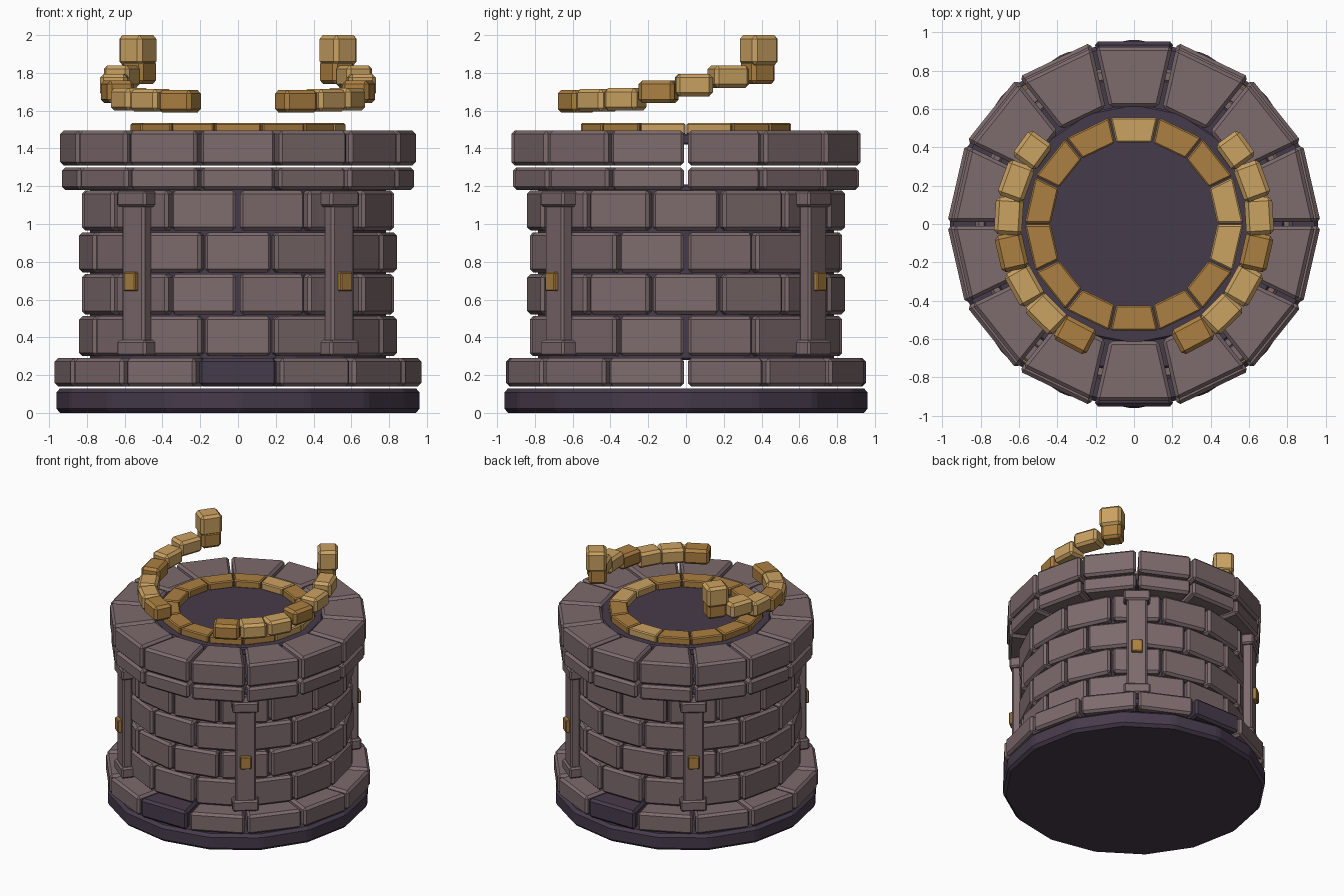
import bpy, bmesh
from math import cos, sin, tan, pi, radians
from mathutils import Matrix, Vector

old = bpy.data.objects.get("Cube")
if old:
    bpy.data.objects.remove(old, do_unlink=True)


def material(name, rgb):
    m = bpy.data.materials.new(name)
    m.use_nodes = True
    m.diffuse_color = (*rgb, 1)
    m.node_tree.nodes["Principled BSDF"].inputs["Base Color"].default_value = (*rgb, 1)
    return m


STONE = material("stone", (0.205, 0.145, 0.15))
DARK = material("dark_stone", (0.061, 0.043, 0.07))
GOLD = material("light_gold", (0.59, 0.36, 0.12))
BRONZE = material("deep_gold", (0.41, 0.215, 0.052))

SIDES = 14
STEP = 2 * pi / SIDES


def finish(bm, name, mats):
    mesh = bpy.data.meshes.new(name)
    bmesh.ops.recalc_face_normals(bm, faces=bm.faces)
    bm.to_mesh(mesh)
    bm.free()
    for m in mats:
        mesh.materials.append(m)
    ob = bpy.data.objects.new(name, mesh)
    bpy.context.collection.objects.link(ob)
    return ob


def add_block(bm, corners, z0, z1, matrix, bevel, mat=0):
    """Extrude a flat outline from z0 to z1, chamfer it and add it to bm."""
    part = bmesh.new()
    low = [part.verts.new((x, y, z0)) for x, y in corners]
    high = [part.verts.new((x, y, z1)) for x, y in corners]
    part.faces.new(low[::-1])
    part.faces.new(high)
    n = len(corners)
    for i in range(n):
        j = (i + 1) % n
        part.faces.new((low[i], low[j], high[j], high[i]))
    bmesh.ops.bevel(part, geom=part.edges[:], offset=bevel, segments=1,
                    affect='EDGES', clamp_overlap=True)
    for f in part.faces:
        f.material_index = mat
    part.transform(matrix)
    temp = bpy.data.meshes.new("temp")
    part.to_mesh(temp)
    part.free()
    bm.from_mesh(temp)
    bpy.data.meshes.remove(temp)


def brick_ring(name, inner, outer, z0, z1, mats, shift=0.5, special=(), gap=0.02, bevel=0.018):
    """Ring of wedge bricks; those listed in special take the second material."""
    bm = bmesh.new()
    a = inner * tan(STEP / 2) - gap / 2
    b = outer * tan(STEP / 2) - gap / 2
    wedge = [(inner, -a), (outer, -b), (outer, b), (inner, a)]
    for k in range(SIDES):
        turn = Matrix.Rotation((k + shift) * STEP, 4, 'Z')
        add_block(bm, wedge, z0, z1, turn, bevel, int(k in special))
    return finish(bm, name, mats)


def drum(name, radius, z0, z1, bevel):
    bm = bmesh.new()
    ring = [(radius * cos(i * pi / 8), radius * sin(i * pi / 8)) for i in range(16)]
    add_block(bm, ring, z0, z1, Matrix(), bevel)
    return finish(bm, name, [DARK])


def rect(depth, width):
    d, w = depth / 2, width / 2
    return [(-d, -w), (d, -w), (d, w), (-d, w)]


def polar(angle, radius):
    return Matrix.Rotation(angle, 4, 'Z') @ Matrix.Translation(Vector((radius, 0, 0)))


# Dark foundation, inner core and the surface inside the mouth
drum("foundation", 0.965, 0, 0.13, 0.022)
drum("inner_core", 0.785, 0.28, 1.21, 0.01)
drum("mouth_surface", 0.63, 1.42, 1.48, 0.01)

# Footing with a dark brick at front and back
brick_ring("footing_bricks", 0.7, 0.952, 0.14, 0.29, [STONE, DARK], special=(3, 10))

# Staggered wall courses
for row in range(4):
    z = 0.3 + row * 0.222
    brick_ring(f"wall_course_{row + 1}", 0.7, 0.827, z, z + 0.212, [STONE],
               shift=0.5 if row % 2 == 0 else 0)

# Two rim courses
brick_ring("lower_rim", 0.62, 0.915, 1.18, 1.3, [STONE])
brick_ring("upper_rim", 0.61, 0.924, 1.31, 1.495, [STONE])

# Flat gold trim around the mouth
brick_ring("gold_trim", 0.425, 0.557, 1.475, 1.535, [BRONZE, GOLD],
           special=(0, 3, 13), gap=0.008, bevel=0.008)

# Four pillars with caps, feet and small gold studs
for i, seam in enumerate((2, 5, 9, 12)):
    angle = seam * STEP
    bm = bmesh.new()
    add_block(bm, rect(0.075, 0.15), 0.33, 1.15, polar(angle, 0.86), 0.012)
    for z0, z1 in ((0.3, 0.385), (1.09, 1.175)):
        add_block(bm, rect(0.105, 0.195), z0, z1, polar(angle, 0.86), 0.012)
    finish(bm, f"pillar_{i + 1}", [STONE])
    bm = bmesh.new()
    add_block(bm, rect(0.04, 0.08), 0.645, 0.745, polar(angle, 0.905), 0.006)
    finish(bm, f"pillar_stud_{i + 1}", [BRONZE])

# Two mirrored, rising arms of floating gold blocks
HEIGHTS = (1.65, 1.655, 1.66, 1.7, 1.735, 1.78)
for side, label in ((1, "left"), (-1, "right")):
    bm = bmesh.new()
    for i, z in enumerate(HEIGHTS):
        a = radians(-62 + 16.4 * i)
        angle = a if side > 0 else pi - a
        add_block(bm, rect(0.145, 0.195), z - 0.06, z + 0.06, polar(angle, 0.655),
                  0.02, int(i in (0, 3)))
    end = radians(36) if side > 0 else pi - radians(36)
    add_block(bm, rect(0.135, 0.15), 1.74, 1.87, polar(end, 0.645), 0.02, 1)
    add_block(bm, rect(0.15, 0.165), 1.84, 2.0, polar(end, 0.655), 0.02, 0)
    finish(bm, f"{label}_gold_arm", [GOLD, BRONZE])
